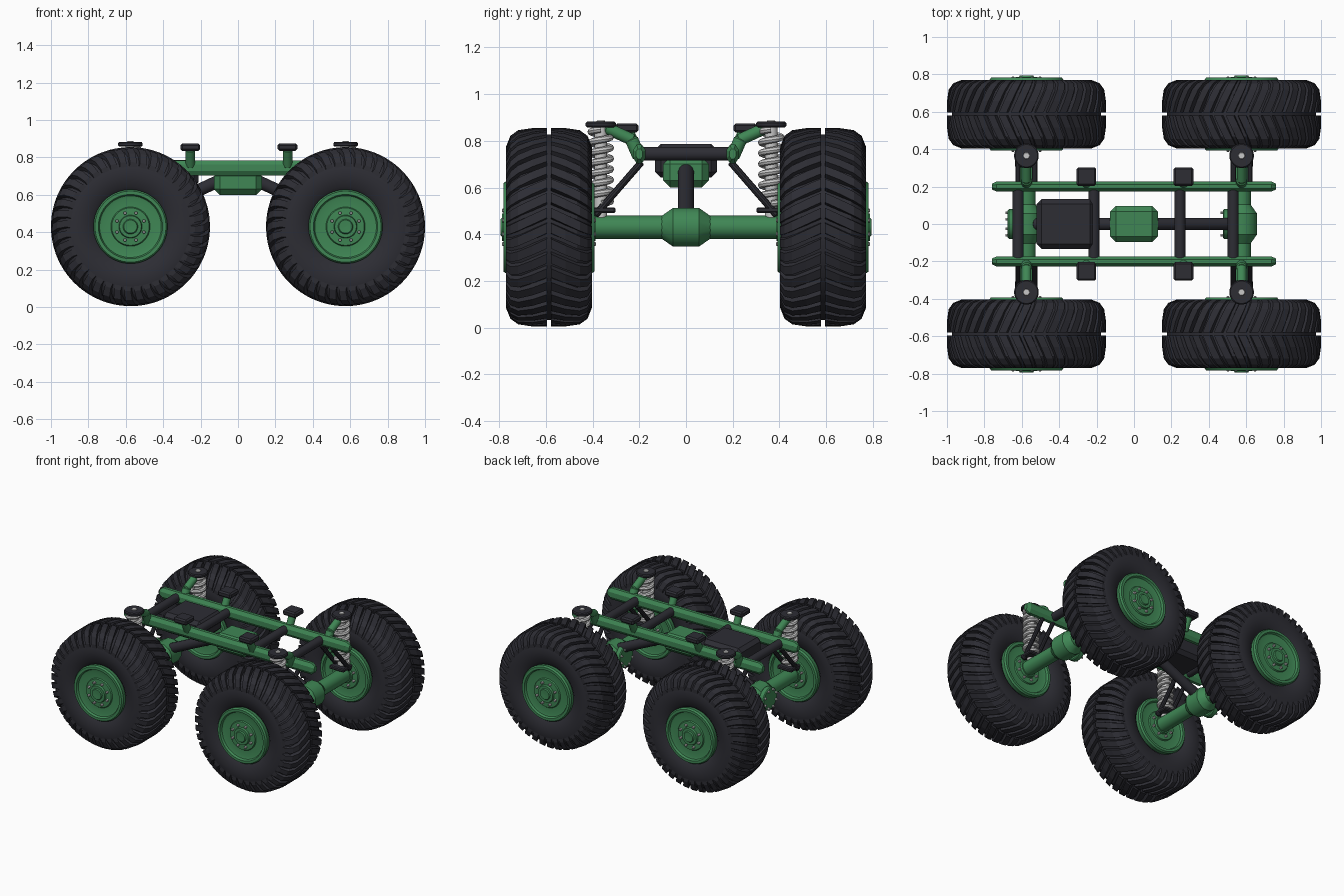
import bpy, bmesh, math
from mathutils import Vector

if "Cube" in bpy.data.objects:
    bpy.data.objects.remove(bpy.data.objects["Cube"])


def material(name, rgb):
    m = bpy.data.materials.new(name)
    m.use_nodes = True
    m.diffuse_color = (*rgb, 1)
    m.node_tree.nodes["Principled BSDF"].inputs["Base Color"].default_value = (*rgb, 1)
    return m


GREEN = material("green paint", (0.05, 0.24, 0.09))
DARK = material("charcoal rubber", (0.026, 0.026, 0.034))
STEEL = material("light steel", (0.58, 0.58, 0.58))


def finish(name, bm, mat, smooth=True):
    bmesh.ops.recalc_face_normals(bm, faces=bm.faces)
    me = bpy.data.meshes.new(name)
    bm.to_mesh(me)
    bm.free()
    me.materials.append(mat)
    ob = bpy.data.objects.new(name, me)
    bpy.context.collection.objects.link(ob)
    if smooth:
        bpy.ops.object.select_all(action='DESELECT')
        ob.select_set(True)
        bpy.context.view_layer.objects.active = ob
        bpy.ops.object.shade_smooth_by_angle(angle=math.radians(32))
    return ob


def loft(bm, rings, closed=True):
    """Skin a list of vertex rings and cap both ends."""
    rings = [[bm.verts.new(p) for p in ring] for ring in rings]
    n = len(rings[0])
    for a, b in zip(rings, rings[1:]):
        for i in range(n):
            j = (i + 1) % n
            bm.faces.new((a[i], a[j], b[j], b[i]))
    bm.faces.new(rings[0])
    bm.faces.new(rings[-1])


def turned(bm, centre, axis, profile, n=24, squash=1.0):
    """Solid of revolution; profile holds (distance along axis, radius)."""
    c, w = Vector(centre), Vector(axis).normalized()
    u = w.cross(Vector((0, 0, 1)))
    u = Vector((1, 0, 0)) if u.length < 0.01 else u.normalized()
    v = w.cross(u)
    loft(bm, [[c + w * t + (u * math.cos(k) * squash + v * math.sin(k)) * r
               for k in [math.tau * (i + 0.5) / n for i in range(n)]]
              for t, r in profile])


def rod(name, p, q, r, mat, n=16, chamfer=0.006):
    d = Vector(q) - Vector(p)
    L = d.length
    bm = bmesh.new()
    turned(bm, p, d, [(0, r - chamfer), (chamfer, r), (L - chamfer, r), (L, r - chamfer)], n)
    return finish(name, bm, mat)


def block(name, centre, size, bevel, mat):
    bm = bmesh.new()
    bmesh.ops.create_cube(bm, size=1)
    for v in bm.verts:
        v.co = Vector(centre) + Vector(a * b for a, b in zip(v.co, size))
    bmesh.ops.bevel(bm, geom=bm.edges[:], offset=bevel, segments=1, affect='EDGES')
    return finish(name, bm, mat, False)


def mirrored(half):
    return [(-t, r) for t, r in half] + [(t, r) for t, r in reversed(half)]


AXLE_X, AXLE_Z, WHEEL_Y = 0.575, 0.43, 0.587
TIRE = [(0.15, 0.19), (0.172, 0.215), (0.183, 0.28), (0.178, 0.335), (0.16, 0.372), (0.12, 0.398)]
RIM = [(0.206, 0.001), (0.208, 0.035), (0.2, 0.04), (0.2, 0.058), (0.186, 0.062), (0.184, 0.1),
       (0.176, 0.105), (0.176, 0.15), (0.18, 0.165), (0.195, 0.172), (0.195, 0.19), (0.183, 0.198),
       (0.14, 0.19)]
# Lug stations: (sideways distance, top radius, base radius)
LUG = [(0.008, 0.425, 0.39), (0.07, 0.425, 0.39), (0.132, 0.416, 0.38),
       (0.165, 0.392, 0.355), (0.184, 0.345, 0.32)]


def wheel(side, x, y):
    c = Vector((x, y, AXLE_Z))
    axis = (0, 1, 0)
    bm = bmesh.new()
    turned(bm, c, axis, mirrored(TIRE), 64)
    finish(side + "_tire", bm, DARK)

    # Chevron tread bars
    bm = bmesh.new()
    count = 40
    for i in range(count):
        for s in (-1, 1):
            rings = []
            for t, top, base in LUG:
                mid = math.tau * i / count + 1.1 * t
                ring = []
                for r, w in ((base, -0.062), (top, -0.05), (top, 0.05), (base, 0.062)):
                    a = mid + w
                    ring.append(c + Vector((r * math.sin(a), s * t, r * math.cos(a))))
                rings.append(ring)
            loft(bm, rings)
    finish(side + "_tread", bm, DARK, False)

    bm = bmesh.new()
    turned(bm, c, axis, mirrored(RIM), 48)
    finish(side + "_rim", bm, GREEN)

    # Lug nuts on both faces of the rim
    bm = bmesh.new()
    for s in (-1, 1):
        for i in range(8):
            a = math.tau * (i + 0.5) / 8
            p = c + Vector((0.078 * math.cos(a), s * 0.18, 0.078 * math.sin(a)))
            turned(bm, p, (0, s, 0), [(0, 0.009), (0.018, 0.009), (0.021, 0.006)], 6)
    finish(side + "_lug_nuts", bm, STEEL)


def spring(name, x, y, z0, z1, radius, wire, turns):
    bm = bmesh.new()
    steps, rings = turns * 20, []
    for i in range(steps + 1):
        a = math.tau * i * turns / steps
        out = Vector((math.cos(a), math.sin(a), 0))
        c = Vector((x, y, z0 + (z1 - z0) * i / steps)) + out * radius
        rings.append([c + out * wire * math.cos(k) + Vector((0, 0, wire * math.sin(k)))
                      for k in [math.tau * j / 8 for j in range(8)]])
    loft(bm, rings)
    finish(name, bm, STEEL)


def corner(side, x, s):
    wheel(side, x, s * WHEEL_Y)
    # Coil-over shock
    y = s * 0.365
    rod(side + "_shock_body", (x, y, 0.46), (x, y, 0.87), 0.028, STEEL)
    spring(side + "_spring", x, y, 0.53, 0.85, 0.042, 0.015, 7)
    rod(side + "_shock_cap", (x, y, 0.858), (x, y, 0.882), 0.066, DARK, 24)
    rod(side + "_shock_bolt", (x, y, 0.88), (x, y, 0.888), 0.018, STEEL, 12, 0.002)
    block(side + "_spring_seat", (x, s * 0.352, 0.503), (0.12, 0.1, 0.025), 0.006, DARK)
    # Shock tower arm and diagonal links
    knee = (x, s * 0.235, 0.81)
    rod(side + "_tower_foot", (x, s * 0.2, 0.73), knee, 0.029, GREEN)
    rod(side + "_tower_arm", (x, s * 0.225, 0.802), (x, s * 0.345, 0.857), 0.026, GREEN)
    for k in (-1, 1):
        rod(side + "_link", (x + k * 0.045, s * 0.19, 0.71), (x + k * 0.045, s * 0.39, 0.48), 0.015, DARK, 10)


# Axles with their differentials and bolted covers
for end, x in (("left", AXLE_X), ("right", -AXLE_X)):
    for tag, s in (("front", -1), ("rear", 1)):
        corner(f"{tag}_{end}", x, s)
    rod(end + "_axle_tube", (x, -0.4, AXLE_Z), (x, 0.4, AXLE_Z), 0.05, GREEN, 24)
    bm = bmesh.new()
    turned(bm, (x, 0, AXLE_Z), (0, 1, 0), mirrored([(0.105, 0.05), (0.055, 0.086)]), 12)
    finish(end + "_differential", bm, GREEN)
    rod(end + "_differential_cover", (x - 0.1, 0, AXLE_Z), (x - 0.06, 0, AXLE_Z), 0.08, GREEN, 24)
    bm = bmesh.new()
    for i in range(8):
        a = math.tau * (i + 0.5) / 8
        p = (x - 0.095, 0.066 * math.cos(a), AXLE_Z + 0.066 * math.sin(a))
        turned(bm, p, (-1, 0, 0), [(0, 0.008), (0.018, 0.008)], 6)
    finish(end + "_cover_bolts", bm, STEEL)
    k = 1 if x > 0 else -1
    rod(end + "_drive_shaft", (k * 0.08, 0, 0.685), (k * 0.53, 0, 0.475), 0.034, DARK)

# Chassis rails and body mounts
for tag, s in (("front", -1), ("rear", 1)):
    bm = bmesh.new()
    turned(bm, (0, s * 0.2, 0.744), (1, 0, 0), mirrored([(0.76, 0.024), (0.735, 0.044)]), 8, 0.66)
    finish(tag + "_rail", bm, GREEN, False)
    for x in (-0.255, 0.265):
        rod(tag + "_mount_post", (x, s * 0.205, 0.75), (x, s * 0.252, 0.845), 0.026, GREEN)
        block(tag + "_mount_pad", (x, s * 0.253, 0.855), (0.106, 0.1, 0.04), 0.01, DARK)

# Cross bars, battery box and gearbox
for x in (-0.62, -0.215, 0.245, 0.53):
    rod("cross_bar", (x, -0.195, 0.745), (x, 0.195, 0.745), 0.03, DARK)
block("battery_box", (-0.365, 0, 0.715), (0.31, 0.265, 0.145), 0.025, DARK)
block("gearbox", (0, 0, 0.665), (0.255, 0.195, 0.13), 0.03, GREEN)
